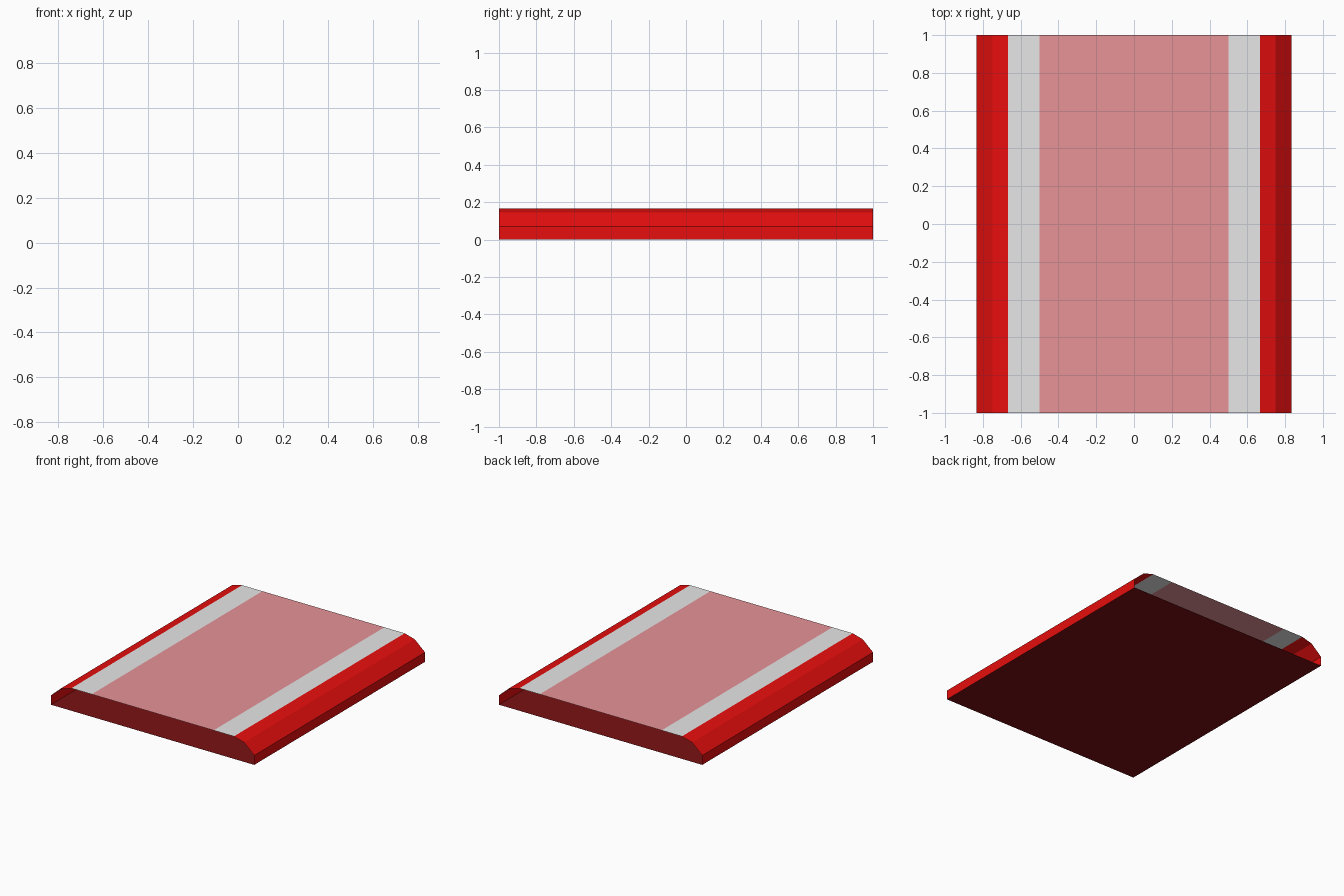
import bpy

if "Cube" in bpy.data.objects:
    bpy.data.objects.remove(bpy.data.objects["Cube"])


def srgb(r, g, b):
    def lin(c):
        c /= 255
        return c / 12.92 if c <= 0.04045 else ((c + 0.055) / 1.055) ** 2.4
    return (lin(r), lin(g), lin(b), 1.0)


def material(name, rgb):
    mat = bpy.data.materials.new(name)
    mat.diffuse_color = srgb(*rgb)
    mat.use_nodes = True
    mat.node_tree.nodes["Principled BSDF"].inputs["Base Color"].default_value = mat.diffuse_color
    return mat


red = material("red", (240, 15, 15))
dark_red = material("dark red", (122, 17, 20))
white = material("white", (255, 255, 255))
pink = material("pink", (255, 163, 168))


def strip(name, profile, mat, mirrored=False):
    """Extrude an open x/z profile along y, leaving the ends open."""
    verts = [(x, y, z) for x, z in profile for y in (-1, 1)]
    faces = [(2 * i, 2 * i + 1, 2 * i + 3, 2 * i + 2)
             for i in range(len(profile) - 1)]
    mesh = bpy.data.meshes.new(name)
    mesh.from_pydata(verts, [], faces)
    mesh.materials.append(mat)
    obj = bpy.data.objects.new(name, mesh)
    bpy.context.collection.objects.link(obj)
    if mirrored:
        obj.modifiers.new("mirror", 'MIRROR').use_axis[0] = True
    return obj


H = 1 / 6          # overall height
W = 5 / 6          # half width

# Flat top: wide centre panel with a white stripe on each side
strip("centre_panel", [(0.5, H), (-0.5, H)][::-1], pink).data.flip_normals()
strip("side_stripes", [(0.5, H), (2 / 3, H)], white, True).data.flip_normals()

# Rounded edges running down to the base
strip("rounded_edges", [(2 / 3, H), (0.75, 0.144), (W, 0.07), (W, 0)],
      red, True).data.flip_normals()

# Base sheet; both ends of the body stay open
strip("base", [(W, 0), (-W, 0)], dark_red).data.flip_normals()

# Point every strip outwards: top parts up, base down
for obj in bpy.data.objects:
    up = obj.data.polygons[0].normal.z > 0
    if up == (obj.name == "base"):
        obj.data.flip_normals()
